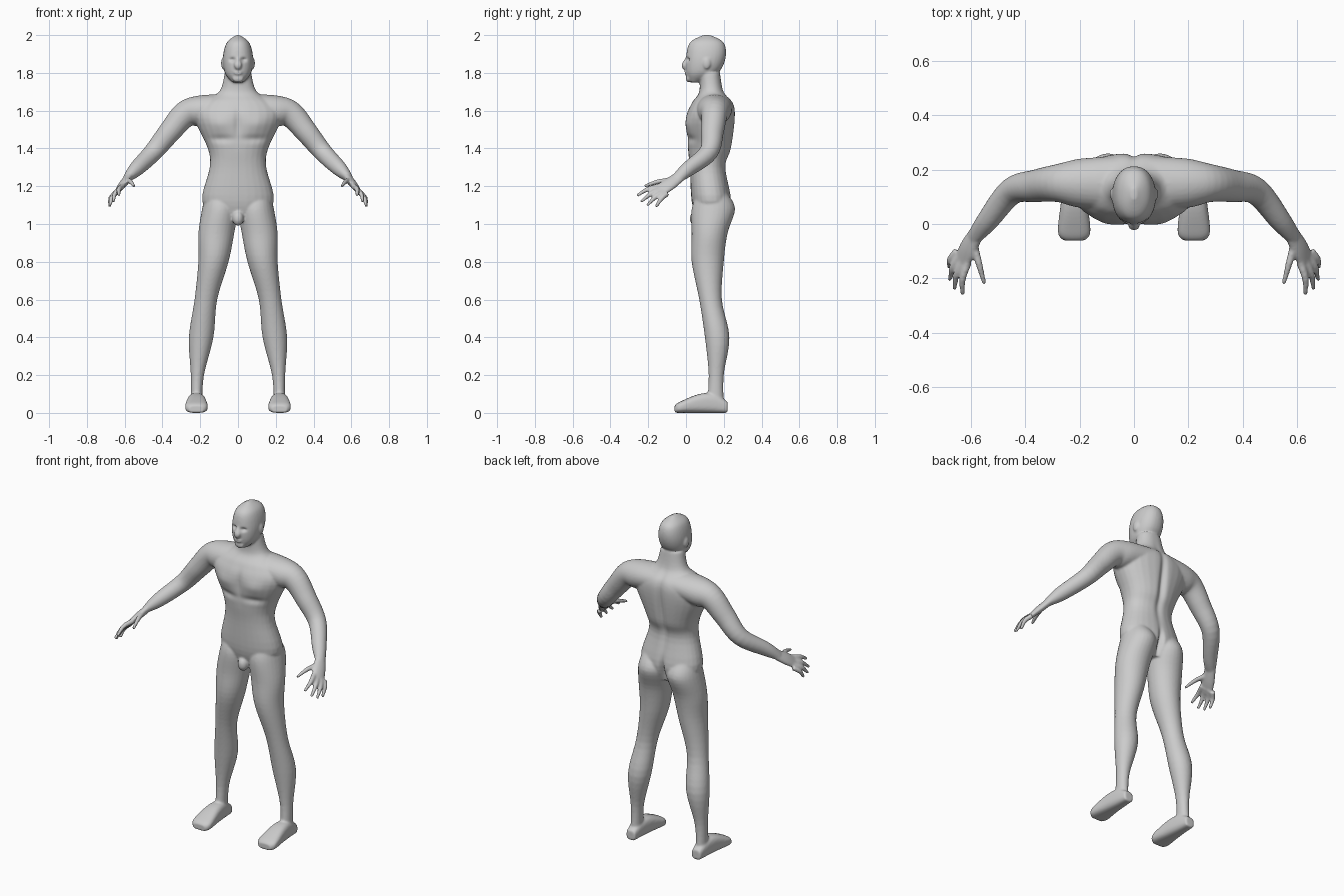
import bpy, bmesh, math
from mathutils import Vector

default_cube = bpy.data.objects.get("Cube")
if default_cube:
    bpy.data.objects.remove(default_cube)

grey_skin = bpy.data.materials.new("grey_skin")
grey_skin.use_nodes = True
grey = (0.6, 0.6, 0.6, 1)
grey_skin.diffuse_color = grey
grey_skin.node_tree.nodes["Principled BSDF"].inputs["Base Color"].default_value = grey

bm = bmesh.new()
SIDES = 28
X_AXIS, Y_AXIS, Z_AXIS = Vector.Fill(3, 0), Vector.Fill(3, 0), Vector.Fill(3, 0)
X_AXIS.x = Y_AXIS.y = Z_AXIS.z = 1


def resample(rows, steps=5):
    """Catmull-Rom interpolation between section rows."""
    rows = [Vector(row) for row in rows]
    result = []
    for i, (start, end) in enumerate(zip(rows, rows[1:])):
        before = rows[max(i - 1, 0)]
        after = rows[min(i + 2, len(rows) - 1)]
        leave, arrive = (end - before) / 2, (after - start) / 2
        for step in range(steps):
            t = step / steps
            ease = t * t * (3 - 2 * t)
            result.append(start.lerp(end, ease)
                          + leave * t * (1 - t) ** 2 - arrive * t * t * (1 - t))
    return result + [rows[-1]]


def signed_power(value, exponent):
    return math.copysign(abs(value) ** exponent, value)


def loft(rows, hint=X_AXIS, axis=None, roundness=1.0, mirrored=False):
    """Skin sections (x, y, z, half size along hint, other half size)."""
    rows = resample(rows)
    last = len(rows) - 1
    for side in (1, -1) if mirrored else (1,):
        rings = []
        for i, row in enumerate(rows):
            centre = row.to_3d() if len(row) < 4 else Vector(row[:3])
            tangent = axis or Vector(rows[min(i + 1, last)][:3]) - Vector(rows[max(i - 1, 0)][:3])
            tangent = tangent.normalized()
            across = (hint - tangent * hint.dot(tangent)).normalized()
            up = tangent.cross(across)
            ring = []
            for k in range(SIDES):
                angle = math.tau * k / SIDES
                point = (centre + across * row[3] * signed_power(math.cos(angle), roundness)
                         + up * row[4] * signed_power(math.sin(angle), roundness))
                point.x *= side
                ring.append(bm.verts.new(point))
            rings.append(ring)
        faces = [bm.faces.new(rings[0]), bm.faces.new(rings[-1])]
        for lower, upper in zip(rings, rings[1:]):
            for k in range(SIDES):
                faces.append(bm.faces.new((lower[k - 1], lower[k], upper[k], upper[k - 1])))
        bmesh.ops.recalc_face_normals(bm, faces=faces)


def stack(rows, **options):
    """Level sections given as (z, x min, x max, y front, y back)."""
    loft([((left + right) / 2, (front + back) / 2, z, (right - left) / 2, (back - front) / 2)
          for z, left, right, front, back in rows], axis=Z_AXIS, **options)


def centred_stack(rows, **options):
    """Level sections given as (z, half width, y front, y back)."""
    stack([(z, -half, half, front, back) for z, half, front, back in rows], **options)


def blob(centre, size, mirrored=False):
    """Add an ellipsoid."""
    for side in (1, -1) if mirrored else (1,):
        verts = bmesh.ops.create_icosphere(bm, subdivisions=3, radius=1)["verts"]
        for vert in verts:
            vert.co = Vector(centre) + vert.co * Vector.Fill(3, 0).length + Vector(
                [along * scale for along, scale in zip(vert.co, size)])
            vert.co.x *= side
        if side < 0:
            bmesh.ops.reverse_faces(bm, faces=list({f for v in verts for f in v.link_faces}))


def digit(base, tip, knuckle):
    """Add a finger bent at its middle, tapering to the tip."""
    middle = (base + tip) / 2 + knuckle
    loft([(*point, radius, radius) for point, radius in
          ((base, .015), (middle, .013), (tip, .008))], hint=Z_AXIS, mirrored=True)


# Torso and neck
centred_stack([(1.02, .1, .06, .2), (1.12, .19, .03, .24), (1.3, .15, .02, .21),
               (1.4, .16, .01, .24), (1.56, .23, 0, .26), (1.64, .2, .03, .25),
               (1.7, .1, .07, .2), (1.8, .07, .07, .18)], roundness=.9)

# Head with nose, lips, chin and ears
centred_stack([(1.75, .03, .02, .07), (1.8, .07, 0, .17), (1.88, .08, 0, .21),
               (1.96, .06, .02, .2), (2, .01, .09, .13)], roundness=.9)
loft([(0, .01, 1.88, .01, .01), (0, -.01, 1.84, .02, .014), (0, 0, 1.82, .01, .01)])
blob((0, 0, 1.8), (.025, .01, .01))
blob((0, .01, 1.77), (.03, .01, .02))
blob((.08, .11, 1.85), (.01, .02, .03), mirrored=True)

# Legs from the buttocks to the ankles
stack([(1.16, .03, .17, .06, .22), (1.08, 0, .19, .03, .26), (.95, .02, .21, .03, .22),
       (.8, .05, .21, .03, .2), (.6, .11, .23, .07, .19), (.4, .13, .26, .1, .23),
       (.2, .18, .25, .12, .2), (.05, .19, .25, .11, .2)], mirrored=True)
blob((0, .05, 1.03), (.03, .03, .04))

# Feet: each section rests on the floor
loft([(.22, y, height, half, height) for y, half, height in
      ((.22, .03, .03), (.15, .04, .05), (.07, .05, .05), (-.03, .06, .03), (-.06, .04, .02))],
     axis=Y_AXIS, roundness=.7, mirrored=True)

# Shoulders and arms
loft([(.05, .15, 1.62, .1, .07), (.2, .15, 1.6, .09, .08), (.28, .15, 1.58, .07, .07),
      (.36, .14, 1.49, .06, .06), (.45, .12, 1.38, .05, .05), (.54, .01, 1.29, .04, .04),
      (.59, -.05, 1.24, .03, .02)], hint=Y_AXIS, mirrored=True)

# Palms, four fanned fingers and thumbs
loft([(.57, -.02, 1.26, .03, .02), (.61, -.09, 1.21, .04, .02), (.64, -.15, 1.17, .04, .01)],
     hint=Z_AXIS - X_AXIS - Y_AXIS * 2, mirrored=True)
for i in range(4):
    fan = i / 3
    arch = math.sin(math.pi * fan) * .015
    base = Vector((.61, -.14, 1.2)).lerp(Vector((.65, -.1, 1.16)), fan)
    tip = Vector((.63, -.26, 1.15)).lerp(Vector((.68, -.16, 1.09)), fan)
    digit(base, tip + Vector((arch, -arch, -arch)), Vector((.01, 0, .01)))
digit(Vector((.59, -.07, 1.23)), Vector((.55, -.22, 1.2)), Vector((0, 0, .01)))

# Fuse the parts into one smooth skin
parts = bpy.data.meshes.new("body_parts")
bm.to_mesh(parts)
bm.free()
body = bpy.data.objects.new("body", parts)
bpy.context.collection.objects.link(body)
fuse = body.modifiers.new("fuse", 'REMESH')
fuse.mode = 'VOXEL'
fuse.voxel_size = .006
soften = body.modifiers.new("soften", 'SMOOTH')
soften.iterations = 7
skin = bpy.data.meshes.new_from_object(
    body.evaluated_get(bpy.context.evaluated_depsgraph_get()))
body.modifiers.clear()
body.data = skin

# Sculpted forms: centre, reach per axis, push along y
forms = {"eye_socket": ((.03, 0, 1.87), (.016, .04, .01), .014),
         "mouth": ((0, 0, 1.8), (.03, .03, .003), .004),
         "chest": ((.1, .02, 1.53), (.06, .05, .04), -.01),
         "under_chest": ((.09, .02, 1.45), (.07, .05, .02), .01),
         "breastbone": ((0, 0, 1.53), (.02, .05, .08), .01),
         "spine": ((0, .25, 1.45), (.02, .07, .2), .02 * -1),
         "buttock_cleft": ((0, .24, 1.08), (.015, .07, .07), -.03)}
for vert in skin.vertices:
    point = Vector((abs(vert.co.x), vert.co.y, vert.co.z))
    vert.co.y += sum(
        push * math.exp(-sum(((p - c) / r) ** 2 for p, c, r in zip(point, centre, reach)))
        for centre, reach, push in forms.values())

# Colour and shading
skin.materials.clear()
skin.materials.append(grey_skin)
skin.shade_smooth()
